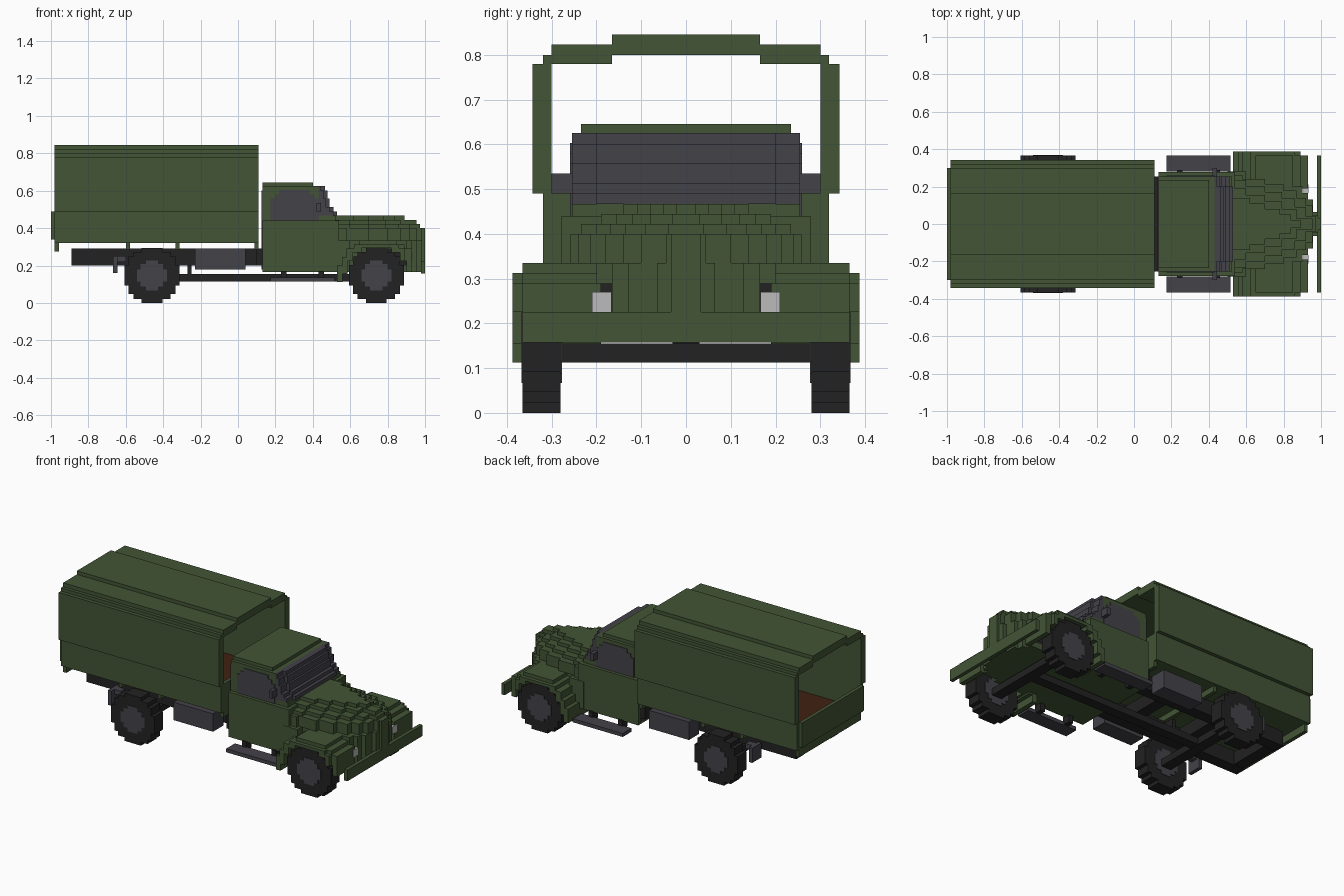
import bpy, bmesh

if "Cube" in bpy.data.objects:
    bpy.data.objects.remove(bpy.data.objects["Cube"], do_unlink=True)


def material(name, rgb):
    m = bpy.data.materials.new(name)
    m.use_nodes = True
    m.diffuse_color = (*rgb, 1)
    bsdf = m.node_tree.nodes["Principled BSDF"]
    bsdf.inputs["Base Color"].default_value = (*rgb, 1)
    bsdf.inputs["Roughness"].default_value = 0.8
    return m


GREEN = material("army green", (0.055, 0.089, 0.036))
GREY = material("dark grey", (0.057, 0.054, 0.066))
BLACK = material("tyre black", (0.016, 0.016, 0.016))
LIGHT = material("lamp grey", (0.50, 0.50, 0.50))
BROWN = material("floor brown", (0.052, 0.015, 0.006))


def prism(name, pts, axis, a, b, mat):
    """Extrude a flat outline along an axis from a to b."""
    place = {"x": lambda p, t: (t, p[0], p[1]),
             "y": lambda p, t: (p[0], t, p[1]),
             "z": lambda p, t: (p[0], p[1], t)}[axis]
    bm = bmesh.new()
    lo = [bm.verts.new(place(p, a)) for p in pts]
    hi = [bm.verts.new(place(p, b)) for p in pts]
    bm.faces.new(lo)
    bm.faces.new(hi)
    n = len(pts)
    for i in range(n):
        j = (i + 1) % n
        bm.faces.new((lo[i], lo[j], hi[j], hi[i]))
    bmesh.ops.recalc_face_normals(bm, faces=bm.faces)
    me = bpy.data.meshes.new(name)
    bm.to_mesh(me)
    bm.free()
    me.materials.append(mat)
    ob = bpy.data.objects.new(name, me)
    bpy.context.collection.objects.link(ob)
    return ob


def box(name, x, y, z, mat):
    return prism(name, [(x[0], y[0]), (x[1], y[0]), (x[1], y[1]), (x[0], y[1])],
                 "z", z[0], z[1], mat)


def stairs(steps):
    """Turn (end, height) steps into a stepped line."""
    pts, h = [], None
    for k, (end, height) in enumerate(steps):
        start = steps[k - 1][0] if k else None
        if start is not None:
            pts.append((start, height))
        pts.append((end, height))
    return pts


def stepped_disc(steps, cx, cz):
    """Blocky disc outline from its upper right quarter."""
    q = stairs(steps)
    q2 = [(x, -z) for x, z in reversed(q)]
    right = q + q2
    left = [(-x, z) for x, z in reversed(right)]
    return [(cx + x, cz + z) for x, z in right + left]


def layer(name, x0, steps, z0, z1, mat):
    """Symmetric plate in plan, narrowing in steps toward the nose."""
    side = [(x0, steps[0][1])] + stairs(steps)
    prism(name, side + [(x, -y) for x, y in reversed(side)], "z", z0, z1, mat)


SIDES = (("left", 1), ("right", -1))


def both(name, x, y, z, mat):
    for s, k in SIDES:
        box(s + "_" + name, x, sorted((k * y[0], k * y[1])), z, mat)


def both_prism(name, pts, y0, y1, mat):
    for s, k in SIDES:
        prism(s + "_" + name, pts, "y", k * y0, k * y1, mat)


# Canvas canopy, an open stepped tunnel
half = [(0.165, 0.80), (0.165, 0.78), (0.30, 0.78), (0.30, 0.49), (0.343, 0.49),
        (0.343, 0.78), (0.32, 0.78), (0.32, 0.80), (0.30, 0.80), (0.30, 0.823),
        (0.165, 0.823), (0.165, 0.845)]
prism("canopy", half + [(-y, z) for y, z in reversed(half)], "x", -0.98, 0.11, GREEN)

# Cargo bed
box("bed_base", (-0.98, 0.11), (-0.32, 0.32), (0.32, 0.338), GREEN)
box("bed_floor", (-0.975, 0.085), (-0.299, 0.299), (0.338, 0.345), BROWN)
both("bed_side", (-0.98, 0.11), (0.30, 0.32), (0.338, 0.49), GREEN)
box("headboard", (0.088, 0.11), (-0.30, 0.30), (0.338, 0.49), GREEN)
box("tailgate", (-1.0, -0.978), (-0.30, 0.30), (0.338, 0.49), GREEN)
box("rear_beam", (-0.98, -0.957), (-0.30, 0.30), (0.275, 0.32), GREEN)
for i, x in enumerate((-0.60, -0.335, 0.088)):
    box(f"bed_beam_{i}", (x, x + 0.022), (-0.30, 0.30), (0.285, 0.32), GREEN)

# Chassis
both("frame_rail", (-0.89, 0.90), (0.13, 0.20), (0.20, 0.29), BLACK)
for i, x in enumerate((-0.89, -0.50, -0.12, 0.68)):
    box(f"cross_member_{i}", (x, x + 0.07), (-0.13, 0.13), (0.205, 0.285), BLACK)
box("cab_mount", (0.10, 0.14), (-0.255, 0.255), (0.20, 0.29), BLACK)
box("drive_shaft", (-0.46, 0.74), (-0.03, 0.03), (0.115, 0.155), BLACK)
box("shaft_bracket", (-0.27, -0.248), (-0.03, 0.03), (0.15, 0.21), BLACK)
both("side_tank", (-0.23, 0.04), (0.20, 0.30), (0.18, 0.29), GREY)
both("flap_arm", (-0.65, -0.60), (0.24, 0.28), (0.22, 0.25), GREY)
both("rear_flap", (-0.668, -0.645), (0.22, 0.31), (0.16, 0.25), GREY)

# Wheels and axles
TYRE = [(0.055, 0.147), (0.10, 0.125), (0.125, 0.10), (0.147, 0.055)]
HUB = [(0.033, 0.08), (0.06, 0.06), (0.08, 0.033)]
for end, cx in (("front", 0.74), ("rear", -0.46)):
    both_prism(end + "_tyre", stepped_disc(TYRE, cx, 0.147), 0.28, 0.365, BLACK)
    both_prism(end + "_hub", stepped_disc(HUB, cx, 0.147), 0.277, 0.368, GREY)
    box(end + "_axle", (cx - 0.033, cx + 0.033), (-0.28, 0.28), (0.113, 0.155), BLACK)

# Running boards
both("running_board", (0.175, 0.515), (0.28, 0.365), (0.115, 0.137), GREY)
for i, x in enumerate((0.23, 0.43)):
    both(f"board_bracket_{i}", (x, x + 0.03), (0.24, 0.29), (0.12, 0.17), BLACK)

# Cab
box("cab_body", (0.13, 0.54), (-0.278, 0.278), (0.165, 0.44), GREEN)
box("cab_waist", (0.13, 0.52), (-0.255, 0.255), (0.44, 0.467), GREEN)
box("cab_upper", (0.13, 0.43), (-0.255, 0.255), (0.467, 0.625), GREEN)
box("cab_roof", (0.13, 0.40), (-0.235, 0.235), (0.625, 0.645), GREEN)
box("cab_back_panel", (0.126, 0.13), (-0.255, 0.255), (0.18, 0.60), GREY)
window = [(0.175, 0.44), (0.175, 0.557), (0.197, 0.557), (0.197, 0.58), (0.22, 0.58),
          (0.22, 0.603), (0.385, 0.603), (0.385, 0.58), (0.41, 0.58), (0.41, 0.557),
          (0.43, 0.557), (0.43, 0.44)]
both_prism("side_window", window, 0.254, 0.259, GREY)
both("mirror", (0.42, 0.443), (0.255, 0.30), (0.49, 0.535), GREY)

# Windscreen, stepped back with a raised middle
for i, (z0, z1, x) in enumerate(((0.467, 0.49, 0.53), (0.49, 0.512, 0.51),
                                 (0.512, 0.557, 0.49), (0.557, 0.60, 0.478),
                                 (0.60, 0.625, 0.465))):
    box(f"windscreen_{i}", (0.43, x - 0.02), (-0.255, 0.255), (z0, z1), GREY)
    box(f"windscreen_middle_{i}", (0.43, x), (-0.20, 0.20), (z0, z1), GREY)

# Bonnet, layers tapering to the nose
LAYERS = (
    (0.165, 0.335, [(0.60, 0.28), (0.80, 0.23), (0.90, 0.20), (0.93, 0.165), (0.957, 0.13), (0.985, 0.065)]),
    (0.335, 0.40, [(0.58, 0.258), (0.70, 0.24), (0.80, 0.215), (0.87, 0.18), (0.92, 0.14), (0.955, 0.10), (0.985, 0.045)]),
    (0.40, 0.422, [(0.60, 0.235), (0.70, 0.20), (0.79, 0.17), (0.86, 0.135), (0.92, 0.09), (0.972, 0.04)]),
    (0.422, 0.444, [(0.60, 0.19), (0.70, 0.155), (0.79, 0.12), (0.87, 0.08), (0.955, 0.03)]),
    (0.444, 0.467, [(0.62, 0.14), (0.70, 0.11), (0.78, 0.08), (0.84, 0.05), (0.89, 0.022)]))
for i, (z0, z1, steps) in enumerate(LAYERS):
    layer(f"bonnet_layer_{i}", 0.50, steps, z0, z1, GREEN)

# Front fenders: stepped arch with a lower outer lip
arch_in = [(0.865, 0.225), (0.865, 0.27), (0.82, 0.27), (0.82, 0.295), (0.66, 0.295),
           (0.66, 0.27), (0.615, 0.27), (0.615, 0.225), (0.585, 0.225), (0.585, 0.155),
           (0.56, 0.155), (0.56, 0.113)]
arch_back = [(0.53, 0.113), (0.53, 0.20), (0.555, 0.20), (0.555, 0.245), (0.58, 0.245),
             (0.58, 0.29), (0.62, 0.29), (0.62, 0.313)]
fender = arch_back + [(0.65, 0.313), (0.65, 0.335), (0.85, 0.335), (0.85, 0.313),
                      (0.89, 0.313), (0.89, 0.29), (0.93, 0.29), (0.93, 0.165),
                      (0.90, 0.165), (0.90, 0.225)] + arch_in
lip = arch_back + [(0.86, 0.313), (0.86, 0.29), (0.89, 0.29), (0.89, 0.225)] + arch_in
both_prism("fender", fender, 0.19, 0.365, GREEN)
both_prism("fender_lip", lip, 0.365, 0.388, GREEN)

# Headlights and bumper
both("headlight", (0.905, 0.934), (0.167, 0.21), (0.225, 0.27), LIGHT)
box("bumper", (0.978, 1.0), (-0.365, 0.365), (0.157, 0.225), GREEN)
box("nose_ridge", (0.97, 1.0), (-0.033, 0.033), (0.225, 0.40), GREEN)
